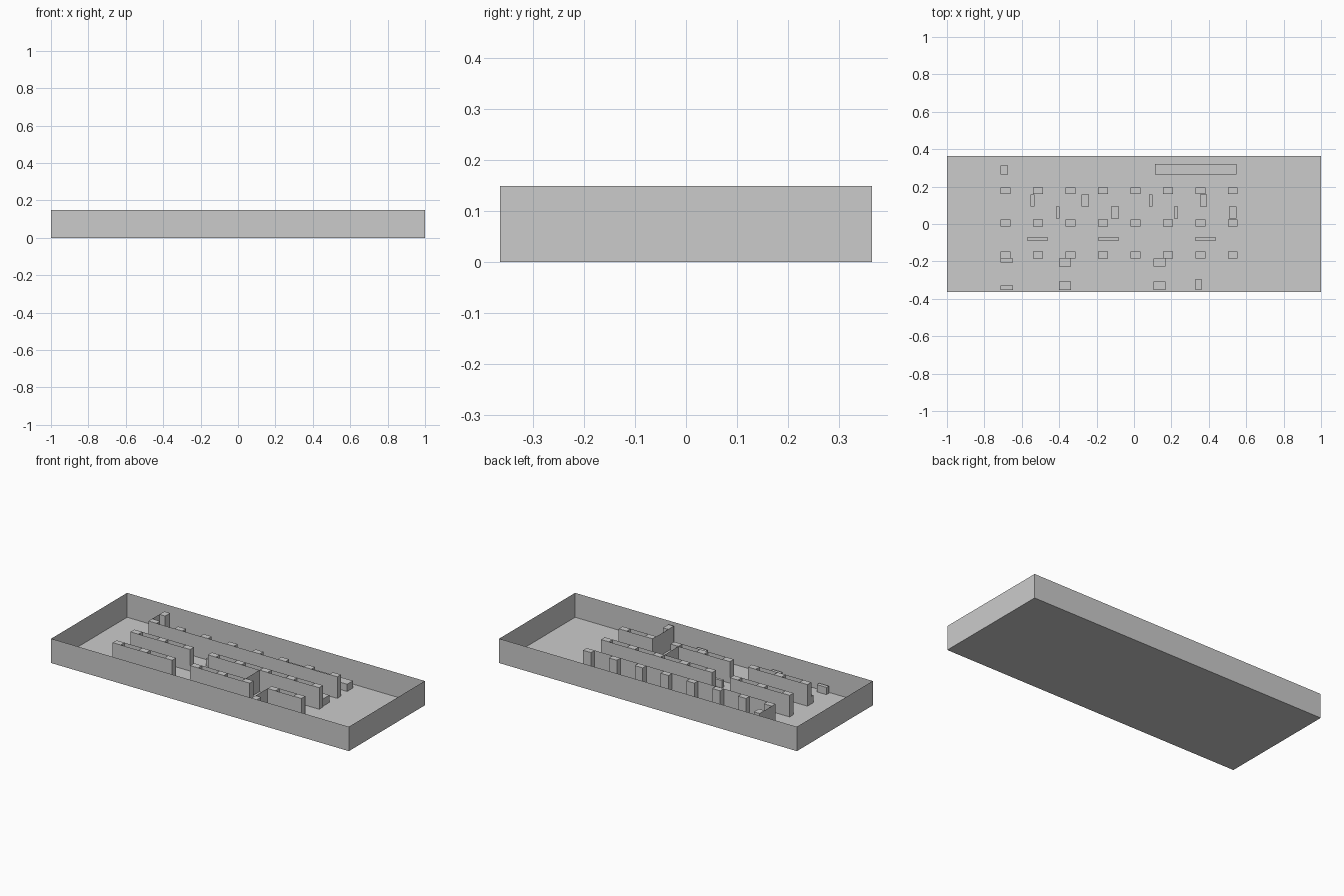
import bpy, bmesh

cube = bpy.data.objects.get("Cube")
if cube:
    bpy.data.objects.remove(cube, do_unlink=True)

grey = bpy.data.materials.new("plain grey")
grey.use_nodes = True
GREY = (0.6, 0.6, 0.6, 1)
grey.diffuse_color = GREY
grey.node_tree.nodes["Principled BSDF"].inputs["Base Color"].default_value = GREY

BASE = 0.001      # just above the floor sheet
TALL = 0.132      # columns and partitions
LOW = 0.045       # furniture


def add_object(name, bm):
    mesh = bpy.data.meshes.new(name)
    bm.to_mesh(mesh)
    bm.free()
    mesh.materials.append(grey)
    obj = bpy.data.objects.new(name, mesh)
    bpy.context.collection.objects.link(obj)
    return obj


def box(name, x0, x1, y0, y1, top, bottom=BASE):
    bm = bmesh.new()
    bmesh.ops.create_cube(bm, size=1)
    for v in bm.verts:
        v.co = (x1 if v.co.x > 0 else x0,
                y1 if v.co.y > 0 else y0,
                top if v.co.z > 0 else bottom)
    return add_object(name, bm)


def sheet(name, x0, y0, x1, y1):
    """Upright thin partition between two floor points."""
    bm = bmesh.new()
    bm.faces.new([bm.verts.new(p) for p in (
        (x0, y0, BASE), (x1, y1, BASE), (x1, y1, TALL), (x0, y0, TALL))])
    return add_object(name, bm)


# Outer enclosure: floor and four walls, open on top
enclosure = box("outer_enclosure", -1, 1, -0.364, 0.364, 0.148, 0)
bm = bmesh.new()
bm.from_mesh(enclosure.data)
bm.normal_update()
bmesh.ops.delete(bm, geom=[f for f in bm.faces if f.normal.z > 0.5], context='FACES_ONLY')
bm.to_mesh(enclosure.data)
bm.free()

# Three rows of eight columns
ROWS = {"front": (-0.184, -0.147), "middle": (-0.013, 0.024), "rear": (0.160, 0.195)}
for row, (y0, y1) in ROWS.items():
    for i in range(8):
        x = -0.713 + i * 0.1735
        box(f"{row}_column_{i + 1}", x, x + 0.053, y0, y1, TALL)

# Long partitions on the faces of the column rows
SPANS = {
    "front": [(-0.713, -0.313), (-0.193, 0.206), (0.327, 0.555)],
    "middle": [(-0.713, -0.313), (-0.193, 0.555)],
    "rear": [(-0.713, 0.555)],
}
for row, spans in SPANS.items():
    y_front, y_back = ROWS[row]
    for i, (x0, x1) in enumerate(spans, 1):
        sheet(f"{row}_partition_{i}", x0, y_front, x1, y_front)
        if row != "rear":
            sheet(f"{row}_partition_back_{i}", x0, y_back, x1, y_back)

# Cross partitions with their end posts
sheet("passage_partition", 0.154, -0.147, 0.154, -0.013)
sheet("front_cross_partition", 0.327, -0.35, 0.327, -0.184)
box("front_end_post", 0.327, 0.363, -0.35, -0.297, TALL)
sheet("rear_cross_partition", -0.713, 0.195, -0.713, 0.31)
box("rear_end_post", -0.713, -0.675, 0.265, 0.312, TALL)

# Long rear counter
box("rear_counter", 0.113, 0.548, 0.265, 0.32, LOW)

# Staggered desks between the middle and rear rows
DESKS = [(-0.553, 0.021), (-0.418, 0.021), (-0.28, 0.04), (-0.123, 0.042),
         (0.079, 0.021), (0.213, 0.021), (0.353, 0.037), (0.508, 0.041)]
for i, (x, width) in enumerate(DESKS):
    y = 0.094 if i % 2 == 0 else 0.029
    box(f"desk_{i + 1}", x, x + width, y, y + 0.064, LOW)

# Narrow benches between the front and middle rows
for i, x in enumerate((-0.573, -0.193, 0.325), 1):
    box(f"bench_{i}", x, x + 0.113, -0.088, -0.072, LOW)

# Cabinets along the front aisle, single or back to back
for i, (x, depth) in enumerate(((-0.713, 0.022), (-0.402, 0.044), (0.103, 0.044)), 1):
    box(f"inner_cabinet_{i}", x, x + 0.065, -0.184 - depth, -0.184, LOW)
    box(f"outer_cabinet_{i}", x, x + 0.065, -0.352, -0.352 + depth, LOW)
